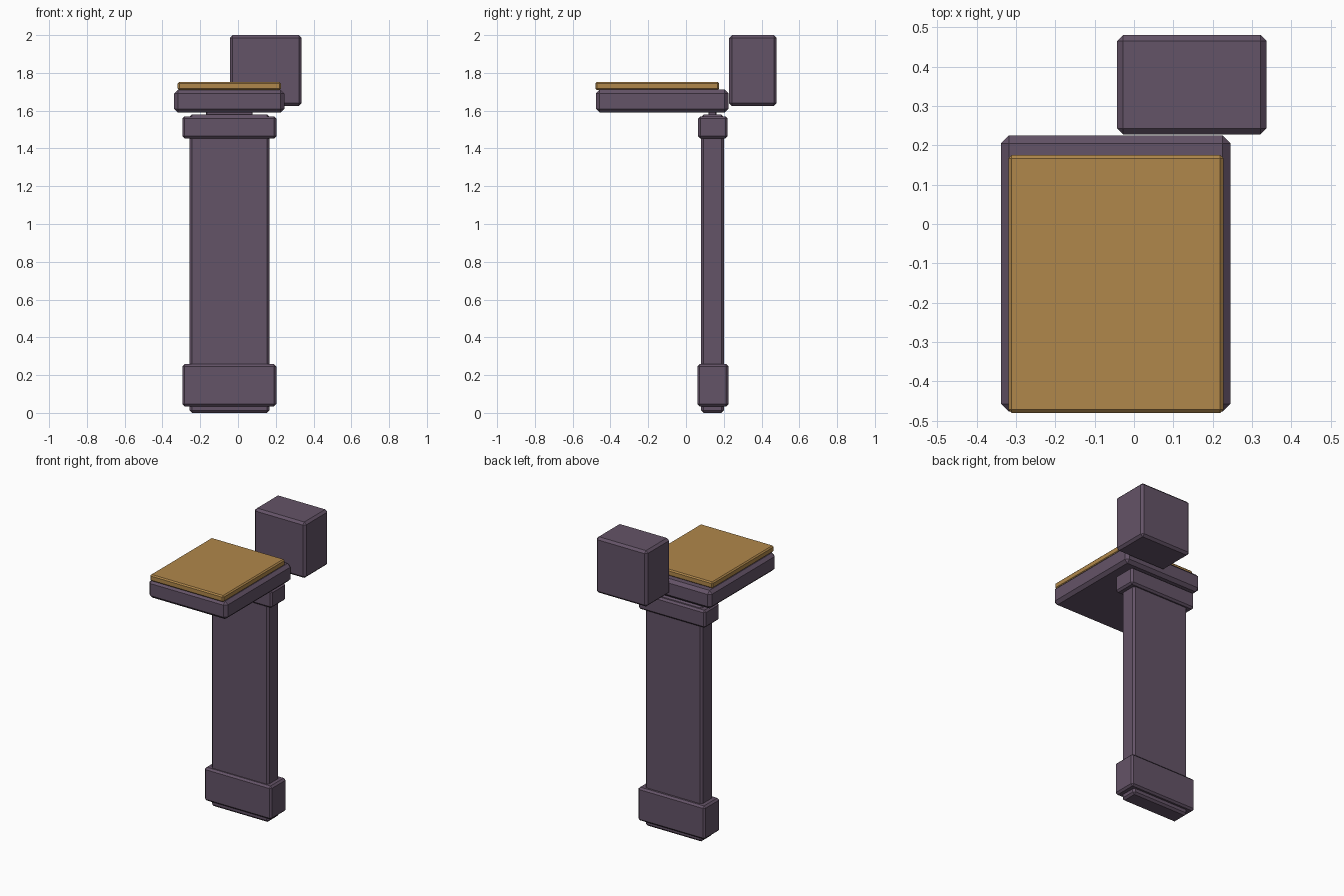
import bpy
import bmesh
from mathutils import Vector

cube = bpy.data.objects.get("Cube")
if cube:
    bpy.data.objects.remove(cube, do_unlink=True)


def make_material(name, colour):
    mat = bpy.data.materials.new(name)
    mat.use_nodes = True
    mat.diffuse_color = colour
    mat.node_tree.nodes["Principled BSDF"].inputs["Base Color"].default_value = colour
    return mat


def chamfered_box(name, low, high, chamfer, mat):
    """Flat-shaded box between two corners, with every edge chamfered."""
    low, high = Vector(low), Vector(high)
    size, centre = high - low, (low + high) / 2
    bm = bmesh.new()
    bmesh.ops.create_cube(bm, size=1)
    bmesh.ops.scale(bm, vec=size, verts=bm.verts)
    bmesh.ops.bevel(bm, geom=bm.edges[:], offset=chamfer, segments=1,
                    affect='EDGES', clamp_overlap=True)
    mesh = bpy.data.meshes.new(name)
    bm.to_mesh(mesh)
    bm.free()
    mesh.materials.append(mat)
    obj = bpy.data.objects.new(name, mesh)
    obj.location = centre
    bpy.context.collection.objects.link(obj)
    return obj


purple = make_material("dusty purple", (0.127, 0.087, 0.136, 1))
ochre = make_material("ochre", (0.434, 0.242, 0.069, 1))

# Upright slab with its foot and capital bands
chamfered_box("column", (-0.257, 0.08, 0), (0.167, 0.2, 1.58), 0.013, purple)
chamfered_box("foot_band", (-0.295, 0.06, 0.035), (0.203, 0.225, 0.258), 0.012, purple)
chamfered_box("capital_band", (-0.295, 0.064, 1.453), (0.203, 0.221, 1.57), 0.012, purple)
chamfered_box("neck", (-0.17, 0.118, 1.56), (0.078, 0.162, 1.61), 0.005, purple)

# Overhanging shelf and its coloured pad
chamfered_box("shelf", (-0.338, -0.477, 1.59), (0.245, 0.225, 1.711), 0.02, purple)
chamfered_box("shelf_pad", (-0.319, -0.48, 1.709), (0.227, 0.175, 1.752), 0.008, ochre)

# Offset block behind the shelf
chamfered_box("rear_block", (-0.043, 0.228, 1.625), (0.337, 0.48, 2.0), 0.015, purple)
